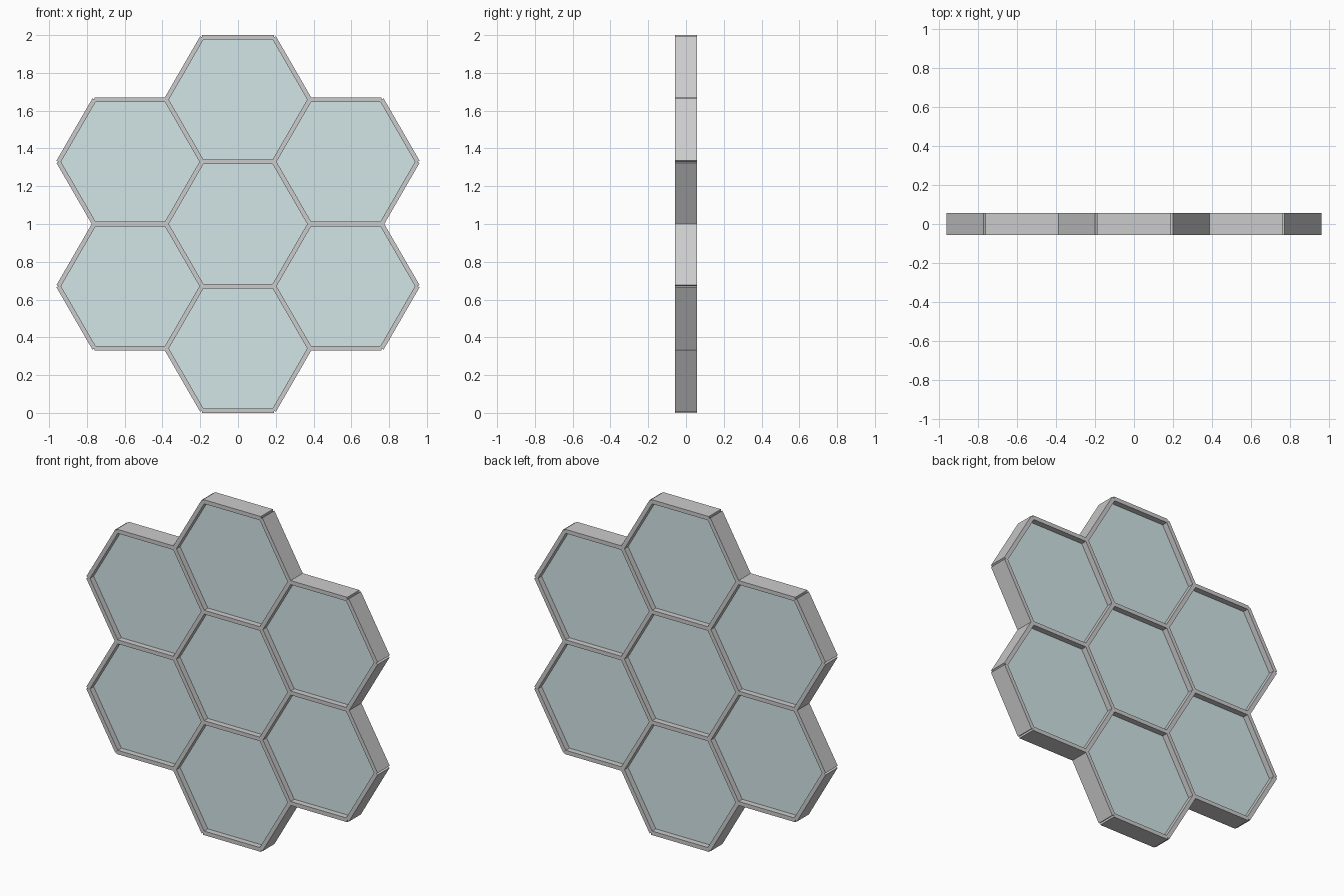
import bpy, bmesh
from math import cos, sin, pi, sqrt, radians, atan2
from mathutils import Matrix, Vector

if "Cube" in bpy.data.objects:
    bpy.data.objects.remove(bpy.data.objects["Cube"])

WIDTH = 0.024                 # bar thickness in the front plane
DEPTH = 0.114                 # bar depth along y
PITCH = (2 - WIDTH) / 3       # distance between cell centres
R = PITCH / sqrt(3)           # hexagon corner radius
PANE = 0.045                  # pane thickness

glass = bpy.data.materials.new("pale_blue_glass")
glass.diffuse_color = (0.65, 0.79, 0.80, 1)
glass.use_nodes = True
glass.node_tree.nodes["Principled BSDF"].inputs["Base Color"].default_value = glass.diffuse_color


def add_object(name, bm, material=None):
    mesh = bpy.data.meshes.new(name)
    bm.to_mesh(mesh)
    bm.free()
    obj = bpy.data.objects.new(name, mesh)
    bpy.context.collection.objects.link(obj)
    if material:
        mesh.materials.append(material)
    return obj


def bar(a, b):
    """Square-ended bar between two hexagon corners."""
    d = b - a
    bm = bmesh.new()
    bmesh.ops.create_cube(bm, size=1)
    bmesh.ops.scale(bm, vec=(d.length, DEPTH, WIDTH), verts=bm.verts)
    obj = add_object("frame_bar", bm)
    obj.location = (a + b) / 2
    obj.rotation_euler = (0, -atan2(d.z, d.x), 0)


def pane(centre):
    """Hexagonal panel recessed equally on both sides."""
    bm = bmesh.new()
    bmesh.ops.create_cone(bm, cap_ends=True, segments=6, radius1=R - 0.006,
                          radius2=R - 0.006, depth=PANE)
    # put a corner on the x axis, then stand the prism upright
    turn = -atan2(bm.verts[:][0].co.y, bm.verts[:][0].co.x)
    bmesh.ops.transform(bm, verts=bm.verts,
                        matrix=Matrix.Rotation(pi / 2, 4, 'X') @ Matrix.Rotation(turn, 4, 'Z'))
    add_object("hex_pane", bm, glass).location = centre


# one centre cell and six around it
middle = Vector((0, 0, 1))
centres = [middle] + [middle + PITCH * Vector((cos(t), 0, sin(t)))
                      for t in (radians(30 + 60 * i) for i in range(6))]

done = set()
for c in centres:
    pane(c)
    corners = [c + R * Vector((cos(i * pi / 3), 0, sin(i * pi / 3))) for i in range(6)]
    for i in range(6):
        a, b = corners[i], corners[(i + 1) % 6]
        mid = (a + b) / 2
        key = (round(mid.x * 100), round(mid.z * 100))
        # neighbouring cells share a bar
        if any(abs(key[0] - k[0]) < 3 and abs(key[1] - k[1]) < 3 for k in done):
            continue
        done.add(key)
        bar(a, b)
